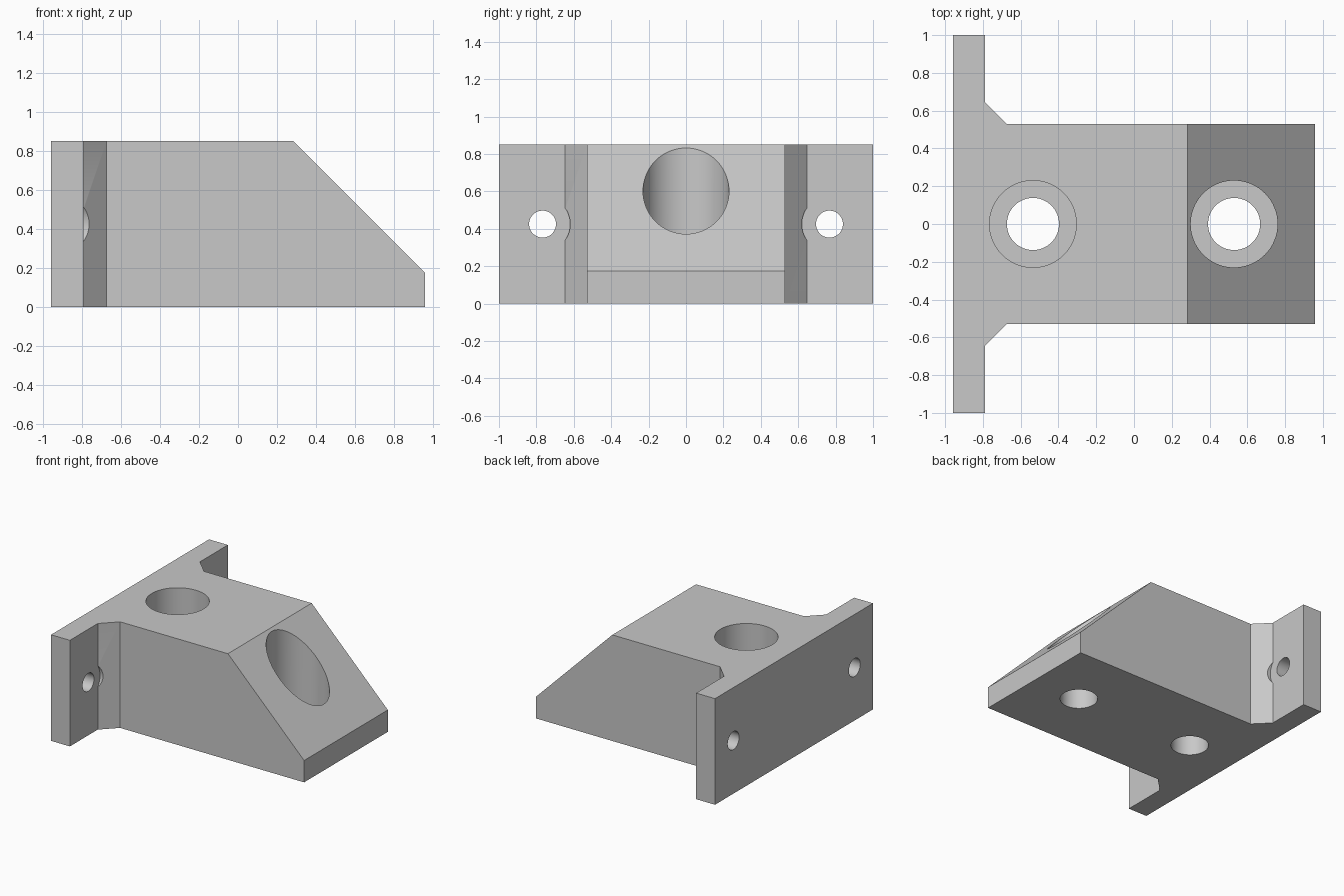
import bpy, bmesh
from math import pi, radians
from mathutils import Matrix, Vector

cube = bpy.data.objects.get("Cube")
if cube:
    bpy.data.objects.remove(cube, do_unlink=True)

grey = bpy.data.materials.new("light_grey")
grey.use_nodes = True
colour = (0.58, 0.58, 0.58, 1)
grey.diffuse_color = colour
grey.node_tree.nodes["Principled BSDF"].inputs["Base Color"].default_value = colour

HEIGHT, HALF_LENGTH, HALF_WIDTH = 0.85, 0.957, 0.53
FLANGE_FACE = -0.79
PLATE = 0.175


def make_object(name, bm):
    bmesh.ops.recalc_face_normals(bm, faces=bm.faces)
    mesh = bpy.data.meshes.new(name)
    bm.to_mesh(mesh)
    bm.free()
    mesh.materials.append(grey)
    obj = bpy.data.objects.new(name, mesh)
    bpy.context.collection.objects.link(obj)
    return obj


def drill(body, name, radius, start, end):
    """Cut a round hole running between two points."""
    start, end = Vector(start), Vector(end)
    axis = end - start
    bm = bmesh.new()
    bmesh.ops.create_cone(
        bm, cap_ends=True, segments=64, radius1=radius, radius2=radius,
        depth=axis.length,
        matrix=Matrix.Translation((start + end) / 2)
        @ axis.to_track_quat("Z", "Y").to_matrix().to_4x4())
    cutter = make_object(name + "_cutter", bm)
    cutter.hide_render = True
    mod = body.modifiers.new(name, "BOOLEAN")
    mod.operation = "DIFFERENCE"
    mod.solver = "EXACT"
    mod.object = cutter
    bpy.context.view_layer.objects.active = body
    bpy.ops.object.modifier_apply(modifier=mod.name)
    bpy.data.objects.remove(cutter, do_unlink=True)


# Bracket body: T-shaped plan with chamfered inner corners, extruded upwards
half_plan = [(HALF_LENGTH, HALF_WIDTH), (-0.673, HALF_WIDTH),
             (FLANGE_FACE, 0.647), (FLANGE_FACE, 1), (-HALF_LENGTH, 1)]
plan = half_plan + [(x, -y) for x, y in reversed(half_plan)]
bm = bmesh.new()
base = bm.faces.new([bm.verts.new((x, y, 0)) for x, y in plan])
top = bmesh.ops.extrude_face_region(bm, geom=[base])["geom"]
bmesh.ops.translate(bm, vec=(0, 0, HEIGHT),
                    verts=[v for v in top if isinstance(v, bmesh.types.BMVert)])

# Sloping nose: slice away the upper front corner
cut = bmesh.ops.bisect_plane(bm, geom=bm.verts[:] + bm.edges[:] + bm.faces[:],
                             plane_co=(HALF_LENGTH, 0, PLATE),
                             plane_no=(1, 0, 1), clear_outer=True)
rim = [e for e in cut["geom_cut"] if isinstance(e, bmesh.types.BMEdge)]
bmesh.ops.edgeloop_fill(bm, edges=rim)
bracket = make_object("mounting_bracket", bm)

# Counterbored vertical bolt holes
for i, x in enumerate((-0.535, 0.53)):
    drill(bracket, f"bolt_hole_{i}", 0.138, (x, 0, -0.2), (x, 0, 1))
    drill(bracket, f"counterbore_{i}", 0.23, (x, 0, PLATE), (x, 0, 1.1))

# Flange screw holes with washer clearance cut into the chamfers
for side in (-1, 1):
    y, z = side * 0.767, HEIGHT / 2
    drill(bracket, f"screw_hole_{side}", 0.072, (-1.2, y, z), (-0.6, y, z))
    drill(bracket, f"washer_clearance_{side}", 0.148,
          (FLANGE_FACE, y, z), (-0.5, y, z))

bpy.ops.object.select_all(action="DESELECT")
bracket.select_set(True)
bpy.context.view_layer.objects.active = bracket
bpy.ops.object.shade_smooth_by_angle(angle=radians(30))
